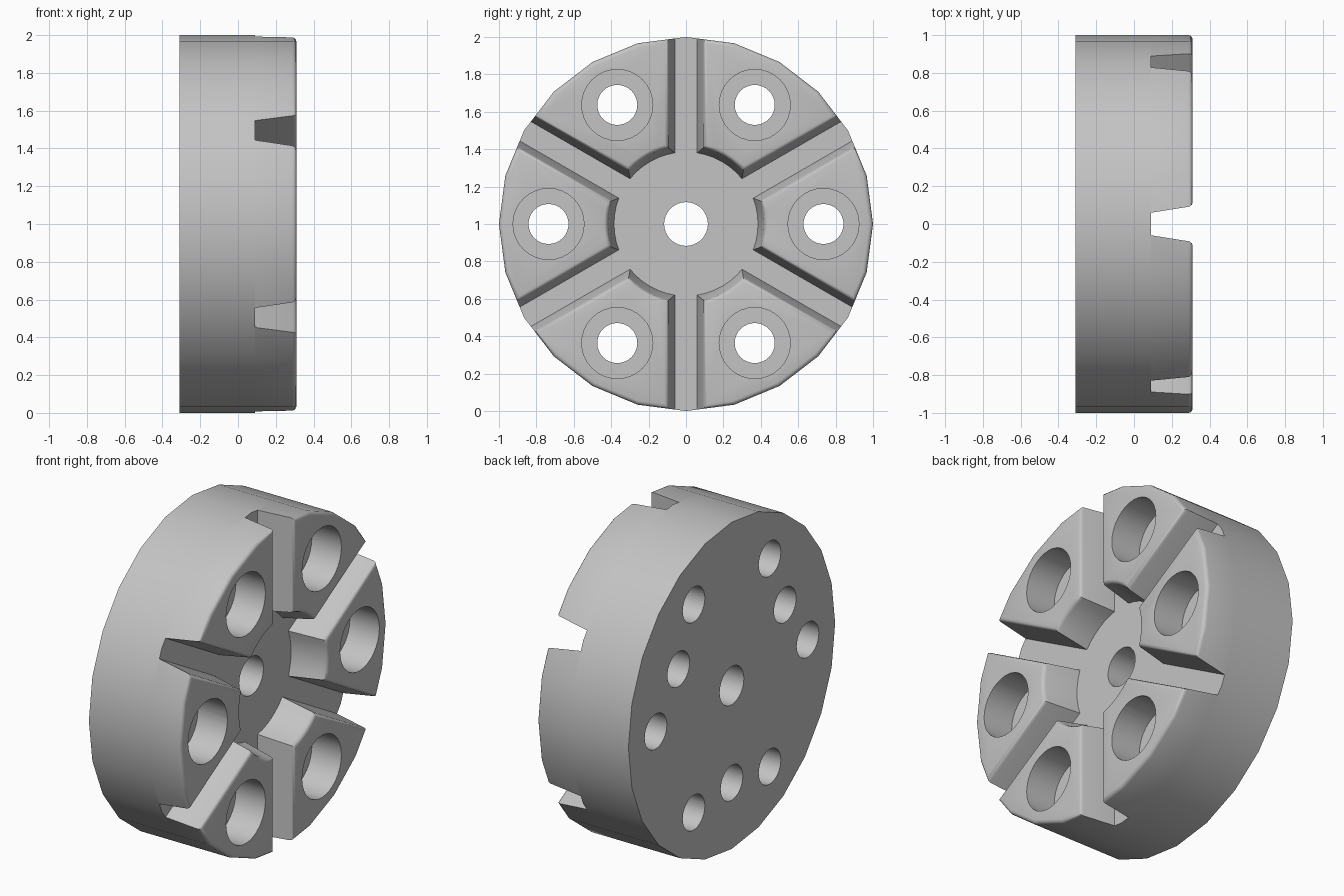
import bpy, bmesh, math
from mathutils import Matrix

if "Cube" in bpy.data.objects:
    bpy.data.objects.remove(bpy.data.objects["Cube"], do_unlink=True)

SIDES = 24
STEP = 2 * math.pi / SIDES
BACK, FLOOR, FRONT = -0.31, 0.09, 0.31

grey = bpy.data.materials.new("light grey")
grey.use_nodes = True
grey.diffuse_color = (0.55, 0.55, 0.55, 1)
grey.node_tree.nodes["Principled BSDF"].inputs["Base Color"].default_value = (0.55, 0.55, 0.55, 1)


def rim(a, r):
    """Radius of the many-sided rim at angle a."""
    return r * math.cos(STEP / 2) / math.cos(a % STEP - STEP / 2)


def polar(x, r, a):
    return (x, r * math.cos(a), 1 + r * math.sin(a))


def loft(bm, rings):
    """Skin a stack of equal rings and cap both ends."""
    vs = [[bm.verts.new(p) for p in ring] for ring in rings]
    n = len(vs[0])
    for a, b in zip(vs, vs[1:]):
        for i in range(n):
            j = (i + 1) % n
            bm.faces.new((a[i], a[j], b[j], b[i]))
    bm.faces.new(vs[0][::-1])
    bm.faces.new(vs[-1])


def make(name, bm):
    bmesh.ops.recalc_face_normals(bm, faces=bm.faces)
    me = bpy.data.meshes.new(name)
    bm.to_mesh(me)
    bm.free()
    me.materials.append(grey)
    ob = bpy.data.objects.new(name, me)
    bpy.context.collection.objects.link(ob)
    return ob


def circle(x, r, n, cy=0, cz=0):
    return [(x, cy + r * math.cos(i * 2 * math.pi / n),
             1 + cz + r * math.sin(i * 2 * math.pi / n)) for i in range(n)]


def drill(bm, x0, x1, r, dist=0, deg=0):
    a = math.radians(deg)
    c = (dist * math.cos(a), dist * math.sin(a))
    loft(bm, [circle(x0, r, 32, *c), circle(x1, r, 32, *c)])


# Back plate
bm = bmesh.new()
loft(bm, [circle(BACK, 1, SIDES), circle(FLOOR, 1, SIDES)])
plate = make("back_plate", bm)


# Six wedge pads with drafted slot walls and a rounded front edge
def pad_ring(x, w, r_in, r_out, turn):
    half = math.pi / 6
    ao = half - math.asin(w / r_out)
    ai = half - math.asin(w / r_in)
    outer = [-ao, -STEP, 0, STEP, ao]
    pts = [polar(x, rim(a, r_out), a + turn) for a in outer]
    pts += [polar(x, r_in, ai * (1 - k / 3) + turn) for k in range(7)]
    return pts


LEVELS = [(FLOOR, 0.06, 0.385, 1.0), (0.288, 0.092, 0.417, 1.0),
          (0.299, 0.096, 0.421, 0.997), (0.307, 0.104, 0.429, 0.989),
          (FRONT, 0.114, 0.439, 0.978)]
bm = bmesh.new()
for k in range(6):
    loft(bm, [pad_ring(*lv, k * math.pi / 3) for lv in LEVELS])
pads = make("wedge_pads", bm)

# Drills: bolt holes, centre bore and three blind holes in the back
bm = bmesh.new()
drill(bm, -0.5, 0.5, 0.117)
for k in range(6):
    drill(bm, -0.5, 0.5, 0.107, 0.735, 60 * k)
for deg in (30, 150, 270):
    drill(bm, -0.5, -0.05, 0.107, 0.595, deg)
drills = make("hole_cutter", bm)

bm = bmesh.new()
for k in range(6):
    drill(bm, 0.11, 0.5, 0.19, 0.735, 60 * k)
bores = make("counterbore_cutter", bm)


def cut(ob, cutter):
    m = ob.modifiers.new("cut", "BOOLEAN")
    m.operation = "DIFFERENCE"
    m.solver = "EXACT"
    m.object = cutter
    bpy.context.view_layer.objects.active = ob
    bpy.ops.object.modifier_apply(modifier=m.name)


bpy.ops.object.select_all(action="DESELECT")
cut(plate, drills)
cut(pads, bores)
cut(pads, drills)
for c in (drills, bores):
    bpy.data.objects.remove(c, do_unlink=True)

# Smooth the round surfaces, keep hard edges
for ob in (plate, pads):
    ob.select_set(True)
bpy.context.view_layer.objects.active = plate
bpy.ops.object.shade_smooth_by_angle(angle=math.radians(32))
